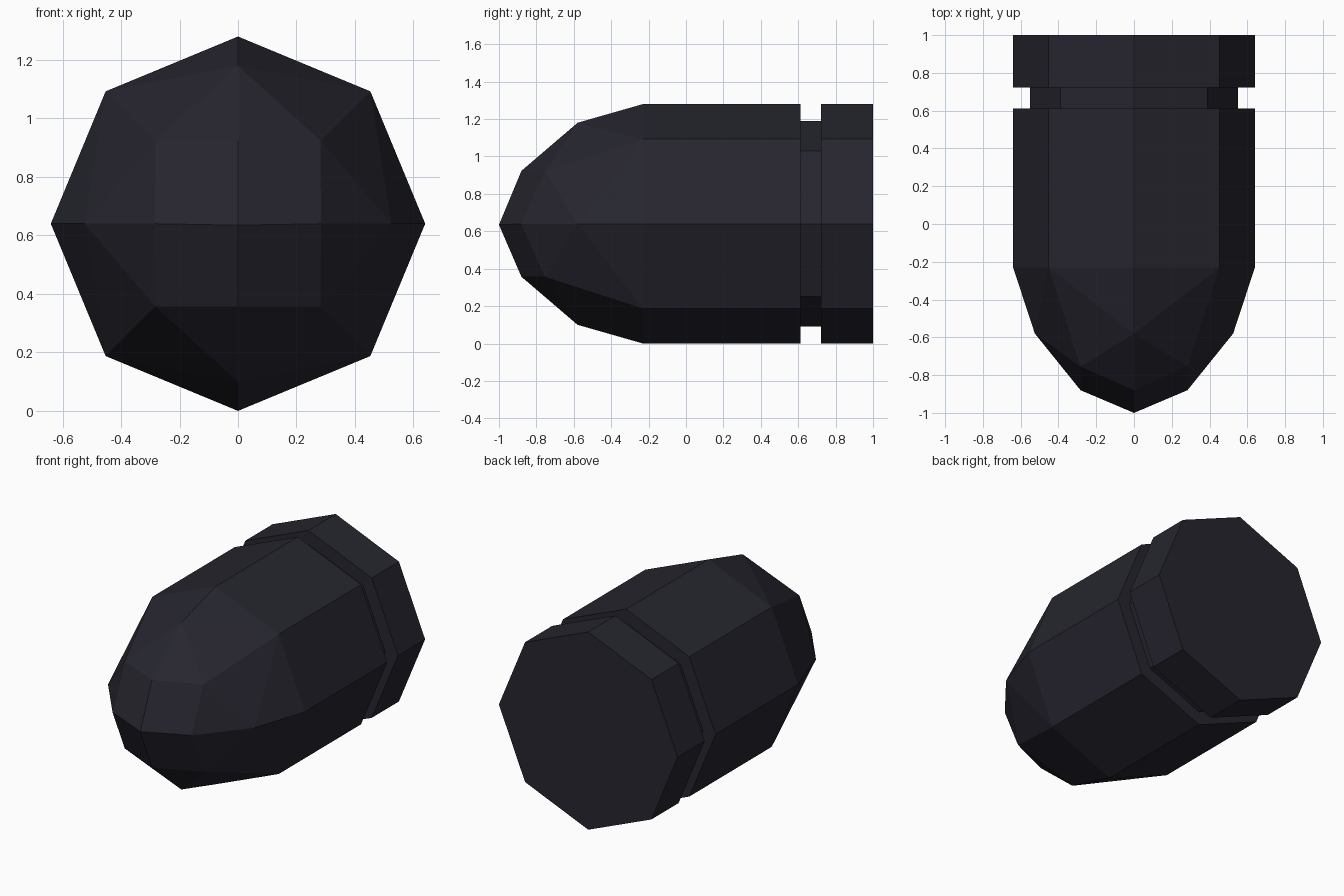
import bpy, bmesh, math

if "Cube" in bpy.data.objects:
    bpy.data.objects.remove(bpy.data.objects["Cube"])

CZ, R = 0.64, 0.64
mat = bpy.data.materials.new("dark navy")
mat.diffuse_color = (0.0195, 0.0187, 0.0285, 1)
mat.use_nodes = True
mat.node_tree.nodes["Principled BSDF"].inputs["Base Color"].default_value = mat.diffuse_color


def ring(bm, y, r):
    # eight-sided ring around the y axis, corner pointing straight up
    return [bm.verts.new((r * math.sin(i * math.pi / 4), y, CZ + r * math.cos(i * math.pi / 4)))
            for i in range(8)]


def bridge(bm, a, b):
    for i in range(8):
        j = (i + 1) % 8
        bm.faces.new((a[i], a[j], b[j], b[i]))


def finish(bm, name):
    bmesh.ops.recalc_face_normals(bm, faces=bm.faces)
    me = bpy.data.meshes.new(name)
    bm.to_mesh(me)
    bm.free()
    me.materials.append(mat)
    ob = bpy.data.objects.new(name, me)
    bpy.context.collection.objects.link(ob)


bm = bmesh.new()

# casing: straight body, groove and rear rim in one closed shell
sections = [(-0.23, R), (0.612, R), (0.612, 0.55), (0.722, 0.55), (0.722, R), (1.0, R)]
rings = [ring(bm, y, r) for y, r in sections]
for a, b in zip(rings, rings[1:]):
    bridge(bm, a, b)
bm.faces.new(rings[-1])

# faceted nose: four quads at the tip, then four triangles on each side of every axis
outer = rings[0]
tip = bm.verts.new((0, -1.0, CZ - 0.005))
inner, mid = [], []
for i in range(8):
    s, c = math.sin(i * math.pi / 4), math.cos(i * math.pi / 4)
    r, y = (0.283, -0.88) if i % 2 == 0 else (0.4, -0.755)
    inner.append(bm.verts.new((r * s, y, CZ + r * c)))
    mid.append(bm.verts.new((0.525 * s, -0.58, CZ + 0.54 * c)) if i % 2 == 0 else None)
for i in range(0, 8, 2):
    bm.faces.new((tip, inner[i], inner[i + 1], inner[(i + 2) % 8]))
    for d in (1, -1):
        k = (i + d) % 8
        bm.faces.new((inner[i], inner[k], mid[i]))
        bm.faces.new((inner[k], outer[k], mid[i]))
        bm.faces.new((outer[k], outer[i], mid[i]))

finish(bm, "bullet_body")
